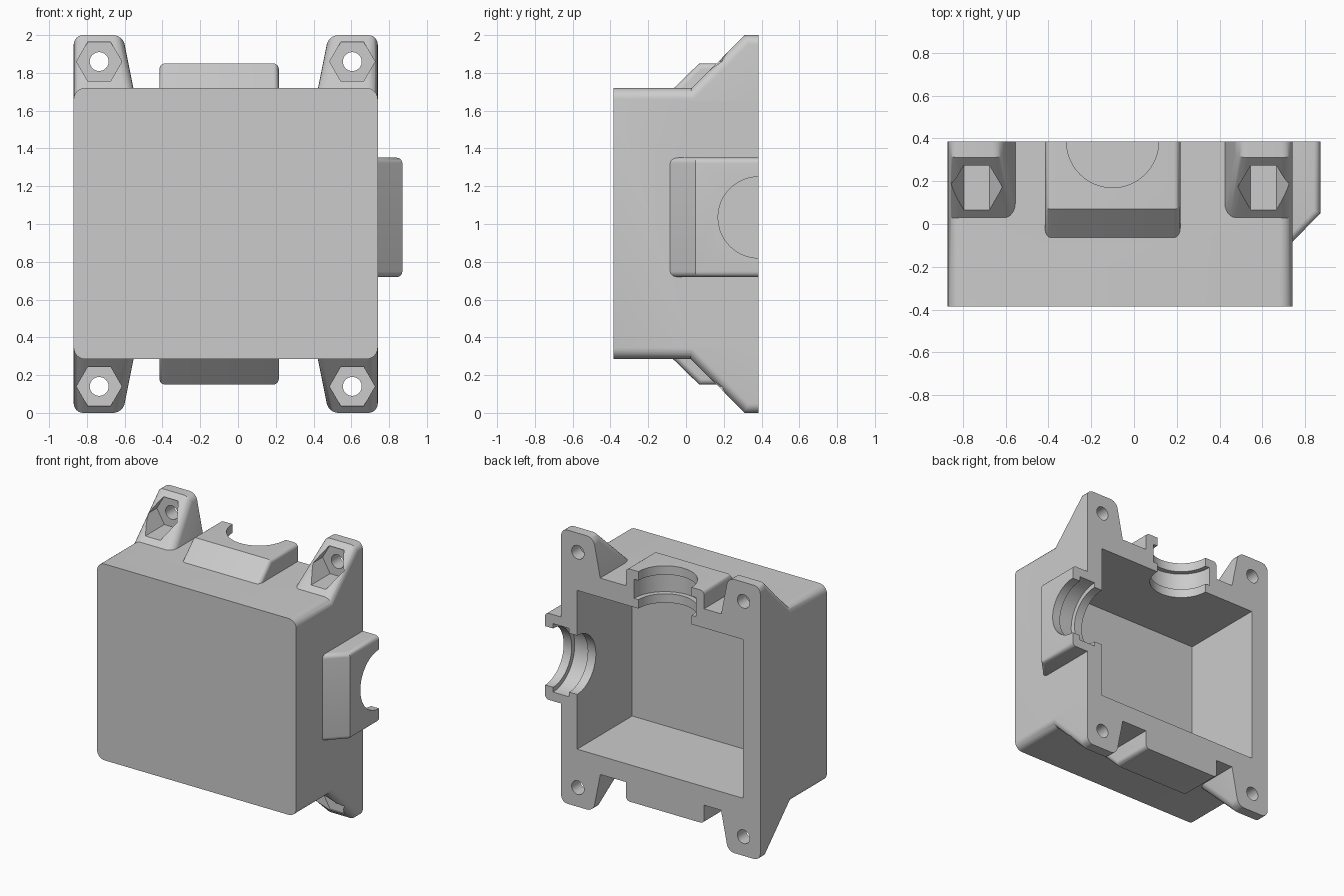
import bpy, bmesh
from math import pi, radians
from mathutils import Matrix, Vector

if "Cube" in bpy.data.objects:
    bpy.data.objects.remove(bpy.data.objects["Cube"], do_unlink=True)

BACK, OVER = 0.385, 0.5          # open rear plane, and overshoot trimmed later
X0, X1 = -0.87, 0.74             # body sides
Z0, Z1 = 0.285, 1.72             # body bottom and top
MID_X = (X0 + X1) / 2
PORT_X, PORT_Z = -0.10, 1.035    # cable port centres
MIRROR_Z = Matrix.Translation((0, 0, 2)) @ Matrix.Scale(-1, 4, (0, 0, 1))
MIRROR_X = Matrix.Translation((2 * MID_X, 0, 0)) @ Matrix.Scale(-1, 4, (1, 0, 0))

grey = bpy.data.materials.new("light_grey_plastic")
grey.use_nodes = True
colour = (0.6, 0.6, 0.6, 1)
grey.diffuse_color = colour
grey.node_tree.nodes["Principled BSDF"].inputs["Base Color"].default_value = colour


def finish(bm, name, matrix=Matrix()):
    bm.transform(matrix)
    bmesh.ops.recalc_face_normals(bm, faces=bm.faces)
    mesh = bpy.data.meshes.new(name)
    bm.to_mesh(mesh)
    bm.free()
    mesh.materials.append(grey)
    obj = bpy.data.objects.new(name, mesh)
    bpy.context.collection.objects.link(obj)
    return obj


def prism(points, direction):
    bm = bmesh.new()
    face = bm.faces.new([bm.verts.new(p) for p in points])
    ext = bmesh.ops.extrude_face_region(bm, geom=[face])
    verts = [v for v in ext["geom"] if isinstance(v, bmesh.types.BMVert)]
    bmesh.ops.translate(bm, verts=verts, vec=direction)
    bmesh.ops.recalc_face_normals(bm, faces=bm.faces)
    return bm


def block(xa, xb, ya, yb, za, zb):
    return prism([(xa, ya, za), (xb, ya, za), (xb, ya, zb), (xa, ya, zb)], (0, yb - ya, 0))


def round_edges(bm, test, radius):
    edges = [e for e in bm.edges if test(e.verts[0].co, e.verts[1].co)]
    bmesh.ops.bevel(bm, geom=edges, offset=radius, segments=6, profile=0.5, affect='EDGES')


def rod(name, radius, start, end, sides=64):
    start, end = Vector(start), Vector(end)
    axis = end - start
    bm = bmesh.new()
    bmesh.ops.create_cone(bm, cap_ends=True, segments=sides, radius1=radius,
                          radius2=radius, depth=axis.length)
    turn = Vector((0, 0, 1)).rotation_difference(axis).to_matrix().to_4x4()
    return finish(bm, name, Matrix.Translation((start + end) / 2) @ turn)


def combine(target, tool, operation):
    mod = target.modifiers.new(operation, 'BOOLEAN')
    mod.operation, mod.object, mod.solver = operation, tool, 'EXACT'
    bpy.context.view_layer.objects.active = target
    bpy.ops.object.modifier_apply(modifier=mod.name)
    bpy.data.objects.remove(tool, do_unlink=True)


# Main body with rounded corners
bm = block(X0, X1, -BACK, OVER, Z0, Z1)
round_edges(bm, lambda a, b: abs(a.y - b.y) > 0.5, 0.06)
shell = finish(bm, "junction_box_shell")


# Sloped mounting lug
def lug(matrix):
    bm = prism([(X0, -0.2, 1.65), (X0, -0.2, 2), (-0.61, -0.2, 2), (-0.54, -0.2, 1.65)],
               (0, OVER + 0.2, 0))
    bmesh.ops.bisect_plane(bm, geom=bm.verts[:] + bm.edges[:] + bm.faces[:],
                           plane_co=(0, 0.31, 2), plane_no=(0, -1, 1), clear_outer=True)
    bmesh.ops.holes_fill(bm, edges=[e for e in bm.edges if e.is_boundary])

    def soft(a, b):
        on_slope = all(abs(p.z - p.y - 1.69) < 0.001 for p in (a, b))
        along_y = abs(a.y - b.y) > 0.05 and min(a.z, b.z) > 1.99
        return along_y or (on_slope and abs(a.z - b.z) > 0.1)
    round_edges(bm, soft, 0.05)
    return finish(bm, "mounting_lug", matrix)


corners = [Matrix(), MIRROR_X, MIRROR_Z, MIRROR_X @ MIRROR_Z]
for m in corners:
    combine(shell, lug(m), 'UNION')


# Chamfered cable port housing, built pointing up then placed
def port(matrix, shift):
    half, top, low = 0.316, 0.13, -0.05
    y = -0.065 + shift
    bm = prism([(-half, y + low, low), (-half, y + 0.135, top),
                (-half, OVER, top), (-half, OVER, low)], (2 * half, 0, 0))

    def soft(a, b):
        return abs(a.x - b.x) < 0.01 and max(a.z, b.z) > 0.1 and max(a.y, b.y) - min(a.y, b.y) > 0.1
    round_edges(bm, soft, 0.03)
    return finish(bm, "port_housing", matrix)


top_place = Matrix.Translation((PORT_X, 0, Z1))
side_place = Matrix.Translation((X1, 0, PORT_Z)) @ Matrix.Rotation(pi / 2, 4, 'Y')
for m, shift in ((top_place, 0), (MIRROR_Z @ top_place, 0), (side_place, -0.02)):
    combine(shell, port(m, shift), 'UNION')

# Flush open rear and inner cavity
combine(shell, finish(block(-2, 2, BACK, 1, -1, 3), "rear_trim"), 'DIFFERENCE')
combine(shell, finish(block(-0.73, 0.61, -0.25, 0.6, 0.42, 1.58), "cavity"), 'DIFFERENCE')

# Cable bores with a wider gland groove between two lips
bores = [((PORT_X, BACK, 1), (PORT_X, BACK, 2.2), 0.215),
         ((PORT_X, BACK, 1), (PORT_X, BACK, -0.2), 0.215),
         ((0.2, BACK, PORT_Z), (1.2, BACK, PORT_Z), 0.215),
         ((PORT_X, BACK, 1.645), (PORT_X, BACK, 1.785), 0.25),
         ((PORT_X, BACK, 0.355), (PORT_X, BACK, 0.215), 0.25),
         ((0.675, BACK, PORT_Z), (0.805, BACK, PORT_Z), 0.25)]
for start, end, radius in bores:
    combine(shell, rod("bore", radius, start, end), 'DIFFERENCE')

# Screw holes and hexagonal nut pockets
for m in corners:
    x, _, z = m @ Vector((-0.735, 0, 1.86))
    combine(shell, rod("screw_hole", 0.05, (x, -0.1, z), (x, 0.6, z), 32), 'DIFFERENCE')
    bm = bmesh.new()
    bmesh.ops.create_circle(bm, cap_ends=True, segments=6, radius=0.12)
    spin = Matrix.Rotation(pi / 2, 4, 'X') @ Matrix.Rotation(pi / 6, 4, 'Z')
    first = max(bm.verts, key=lambda v: abs(v.co.x))
    if abs(first.co.x) > 0.11:
        spin = Matrix.Rotation(pi / 2, 4, 'X')
    bm.transform(Matrix.Translation((x, 0, z)) @ spin)
    outline = [v.co.copy() for v in bm.faces[:][0].verts]
    bm.free()
    combine(shell, finish(prism(outline, (0, 0.285, 0)), "nut_pocket"), 'DIFFERENCE')

# Smooth fillets, crisp edges
bpy.ops.object.select_all(action='DESELECT')
shell.select_set(True)
bpy.context.view_layer.objects.active = shell
bpy.ops.object.shade_smooth_by_angle(angle=radians(30))
